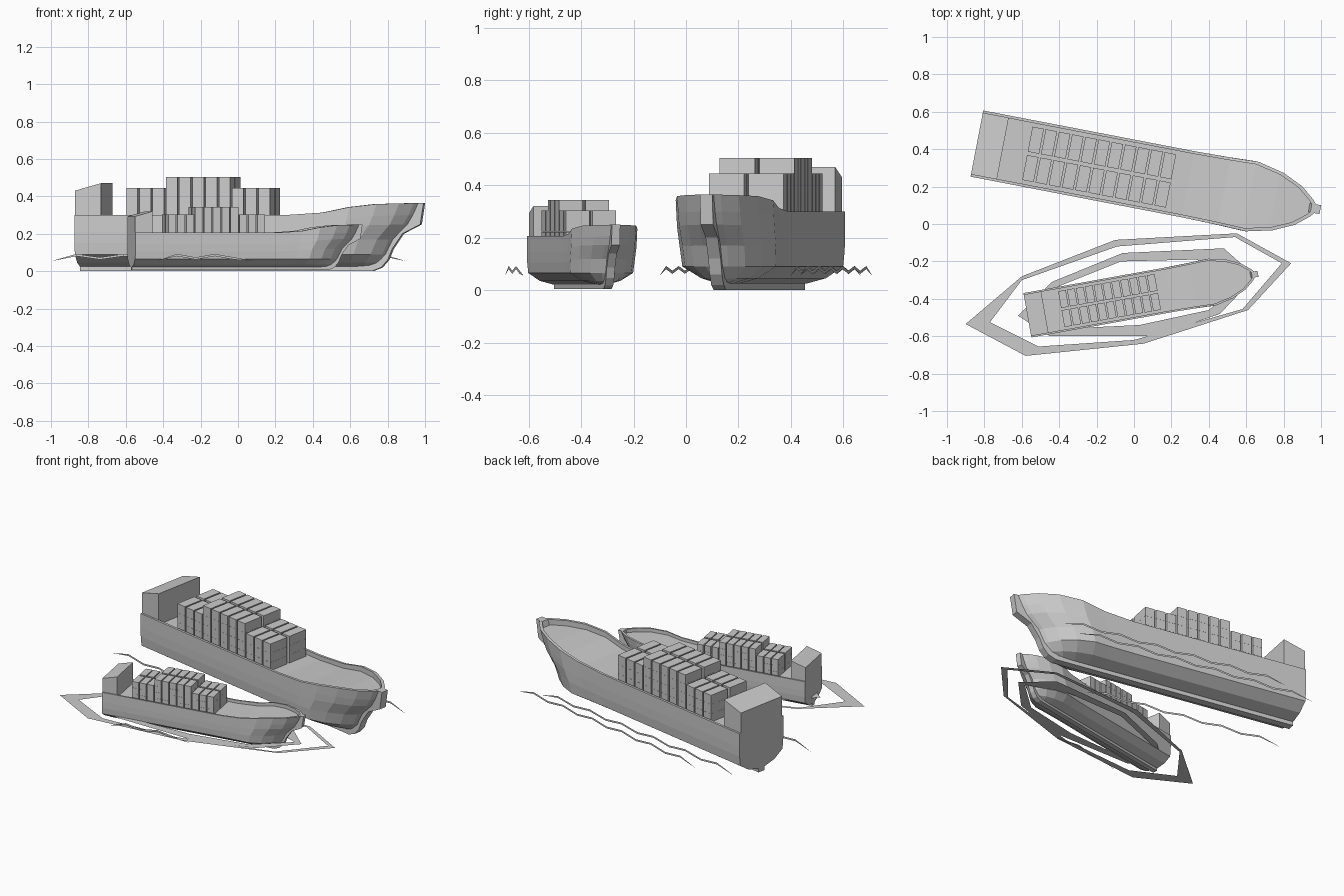
import bpy, bmesh, math
from mathutils import Matrix, Vector

if "Cube" in bpy.data.objects:
    bpy.data.objects.remove(bpy.data.objects["Cube"])

grey = bpy.data.materials.new("plain_grey")
grey.diffuse_color = (0.6, 0.6, 0.6, 1)
grey.use_nodes = True
grey.node_tree.nodes["Principled BSDF"].inputs["Base Color"].default_value = grey.diffuse_color


def make(name, verts, faces, matrix=None, fix=True):
    bm = bmesh.new()
    vs = [bm.verts.new(v) for v in verts]
    for f in faces:
        bm.faces.new([vs[i] for i in f])
    if fix:
        bmesh.ops.recalc_face_normals(bm, faces=bm.faces)
    me = bpy.data.meshes.new(name)
    bm.to_mesh(me)
    bm.free()
    me.materials.append(grey)
    ob = bpy.data.objects.new(name, me)
    bpy.context.collection.objects.link(ob)
    if matrix:
        ob.matrix_world = matrix
    return ob


def prism(profile, half):
    """Extrude a (u, z) outline sideways to +-half."""
    n = len(profile)
    verts = [(u, s * half, z) for s in (-1, 1) for u, z in profile]
    faces = [tuple(range(n)), tuple(range(2 * n - 1, n - 1, -1))]
    faces += [(i, (i + 1) % n, n + (i + 1) % n, n + i) for i in range(n)]
    return verts, faces


# hull waterlines: z aft, z at bow, half beam, bow end
LEVELS = [(.025, .025, .03, 1.60), (.045, .045, .105, 1.63), (.09, .09, .172, 1.67),
          (.15, .17, .178, 1.71), (.21, .25, .18, 1.79), (.25, .30, .18, 1.82),
          (.30, .365, .18, 1.85), (.30, .365, .165, 1.825), (.272, .33, .165, 1.825)]
# stations: position along the bow, beam factor, sheer rise
STATIONS = [(0, 1, 0), (.29, 1.02, .2), (.5, 1.05, .65), (.7, .87, .9),
            (.86, .58, .95), (.96, .26, .98), (1, .08, 1)]


def hull(name, m):
    rings = []
    for st in [None] + STATIONS:
        half = []
        for za, zb, b, end in LEVELS:
            if st is None:
                half.append((0, b, za))
            else:
                g, w, r = st
                half.append((1.15 + g * (end - 1.15), b * w, za + (zb - za) * r))
        rings.append(half + [(u, -v, z) for u, v, z in reversed(half)])
    n = len(rings[0])
    faces = [(k * n + i, k * n + (i + 1) % n, (k + 1) * n + (i + 1) % n, (k + 1) * n + i)
             for k in range(len(rings) - 1) for i in range(n)]
    last = (len(rings) - 1) * n
    faces += [tuple(range(n)), tuple(range(last, last + n))]
    make(name, [v for r in rings for v in r], faces, m)


def ship(name, origin, angle, scale):
    m = Matrix.Translation(origin) @ Matrix.Rotation(math.radians(angle), 4, 'Z') @ Matrix.Scale(scale, 4)
    hull(name + "_hull", m)
    # keel and stem strip
    outer = [(1.87, .365), (1.852, .25), (1.755, .20), (1.70, .12), (1.675, .06),
             (1.64, .02), (1.59, 0), (0, 0)]
    inner = [(0, .03), (1.57, .03), (1.61, .06), (1.64, .12), (1.69, .21), (1.79, .27), (1.82, .365)]
    make(name + "_keel", *prism(outer + inner, .024), m)
    # bridge block with sloping roof
    make(name + "_bridge", *prism([(0, .26), (.141, .26), (.141, .47), (0, .43)], .168), m)
    # container stacks
    verts, faces = [], []
    for col in range(11):
        u = .275 + col * .072
        for side in (-1, 1):
            for layer in range(4 if 3 <= col <= 7 else 3):
                z = .265 + layer * .06
                bv, bf = prism([(u, z), (u + .062, z), (u + .062, z + .0595), (u, z + .0595)], .068)
                k = len(verts)
                verts += [(a, b + side * .077, c) for a, b, c in bv]
                faces += [tuple(i + k for i in f) for f in bf]
    make(name + "_containers", verts, faces, m)


ship("large_ship", (-.84, .43, 0), -10.9, 1)
ship("small_ship", (-.57, -.488, .005), 10.2, .67)


# flat ripple rings round the small ship
def ring(name, outer, inner, z):
    n = len(outer)
    verts = [(x, y, z) for x, y in outer + inner]
    make(name, verts, [(i, (i + 1) % n, n + (i + 1) % n, n + i) for i in range(n)])


ring("outer_ripple",
     [(-.9, -.535), (-.58, -.705), (.05, -.64), (.61, -.46), (.84, -.21), (.55, -.05), (-.1, -.085), (-.6, -.28)],
     [(-.77, -.525), (-.51, -.655), (0, -.62), (.58, -.455), (.79, -.21), (.54, -.07), (-.09, -.12), (-.6, -.30)],
     .067)
ring("inner_ripple",
     [(-.62, -.49), (-.45, -.6), (.12, -.6), (.46, -.48), (.65, -.28), (.48, -.13), (-.06, -.155), (-.44, -.31)],
     [(-.56, -.48), (-.38, -.56), (.03, -.54), (.4, -.46), (.60, -.28), (.33, -.19), (-.07, -.20), (-.42, -.34)],
     .067)


# upright zigzag ripples along the ships
def wave(name, a, b, steps):
    verts = []
    for i in range(steps + 1):
        p = Vector(a).lerp(Vector(b), i / steps)
        z = .055 if i in (0, steps) else (.062, .08)[i % 2]
        h = .001 if i in (0, steps) else .012
        verts += [(p.x, p.y, z), (p.x, p.y, z + h)]
    make(name, verts, [(2 * i, 2 * i + 2, 2 * i + 3, 2 * i + 1) for i in range(steps)])


wave("port_ripple_far", (.89, .436), (-.56, .71), 12)
wave("port_ripple_near", (.75, .40), (-.8, .665), 12)
wave("starboard_ripple", (-.99, .14), (.27, -.10), 10)
wave("small_ship_ripple", (-.43, -.69), (.08, -.62), 5)
